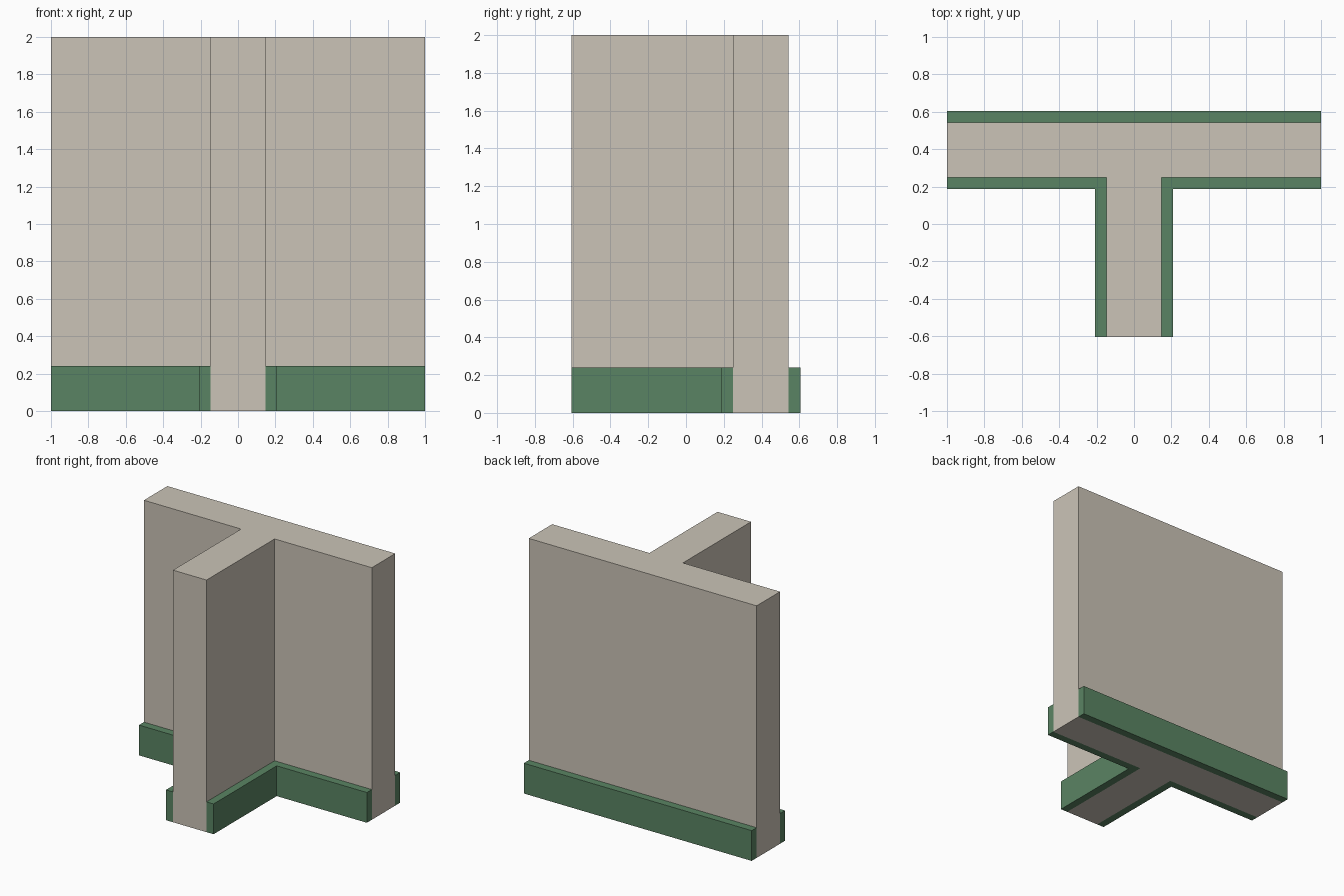
import bpy
import bmesh

if "Cube" in bpy.data.objects:
    bpy.data.objects.remove(bpy.data.objects["Cube"])

W = 0.147                      # half thickness of the walls
T = 0.062                      # skirting thickness
Y0, Y1 = -0.605, 0.605         # model depth
BACK = Y1 - T                  # back face of the cross wall
FRONT = BACK - 2 * W           # front face of the cross wall
HEIGHT, SKIRT = 2.0, 0.24


def material(name, colour):
    m = bpy.data.materials.new(name)
    m.diffuse_color = (*colour, 1)
    m.use_nodes = True
    m.node_tree.nodes["Principled BSDF"].inputs["Base Color"].default_value = m.diffuse_color
    return m


def prism(name, outline, height, mat):
    """Extrude a flat outline up from the ground."""
    bm = bmesh.new()
    base = bm.faces.new([bm.verts.new((x, y, 0)) for x, y in outline])
    top = bmesh.ops.extrude_face_region(bm, geom=[base], use_keep_orig=True)
    verts = [v for v in top["geom"] if isinstance(v, bmesh.types.BMVert)]
    bmesh.ops.translate(bm, verts=verts, vec=(0, 0, height))
    bmesh.ops.recalc_face_normals(bm, faces=bm.faces)
    mesh = bpy.data.meshes.new(name)
    bm.to_mesh(mesh)
    bm.free()
    mesh.materials.append(mat)
    obj = bpy.data.objects.new(name, mesh)
    bpy.context.collection.objects.link(obj)
    return obj


plaster = material("warm plaster", (0.597, 0.552, 0.474))
green = material("green skirting", (0.102, 0.231, 0.125))

# T-shaped wall
prism("wall", [(-1, BACK), (-1, FRONT), (-W, FRONT), (-W, Y0),
               (W, Y0), (W, FRONT), (1, FRONT), (1, BACK)], HEIGHT, plaster)

# Straight skirting along the back
prism("back_skirting", [(-1, BACK), (1, BACK), (1, Y1), (-1, Y1)], SKIRT, green)

# L-shaped skirting in each inner corner
for side, s in (("left", -1), ("right", 1)):
    prism(side + "_skirting",
          [(s * x, y) for x, y in ((W, Y0), (W + T, Y0), (W + T, FRONT - T),
                                   (1, FRONT - T), (1, FRONT), (W, FRONT))],
          SKIRT, green)
